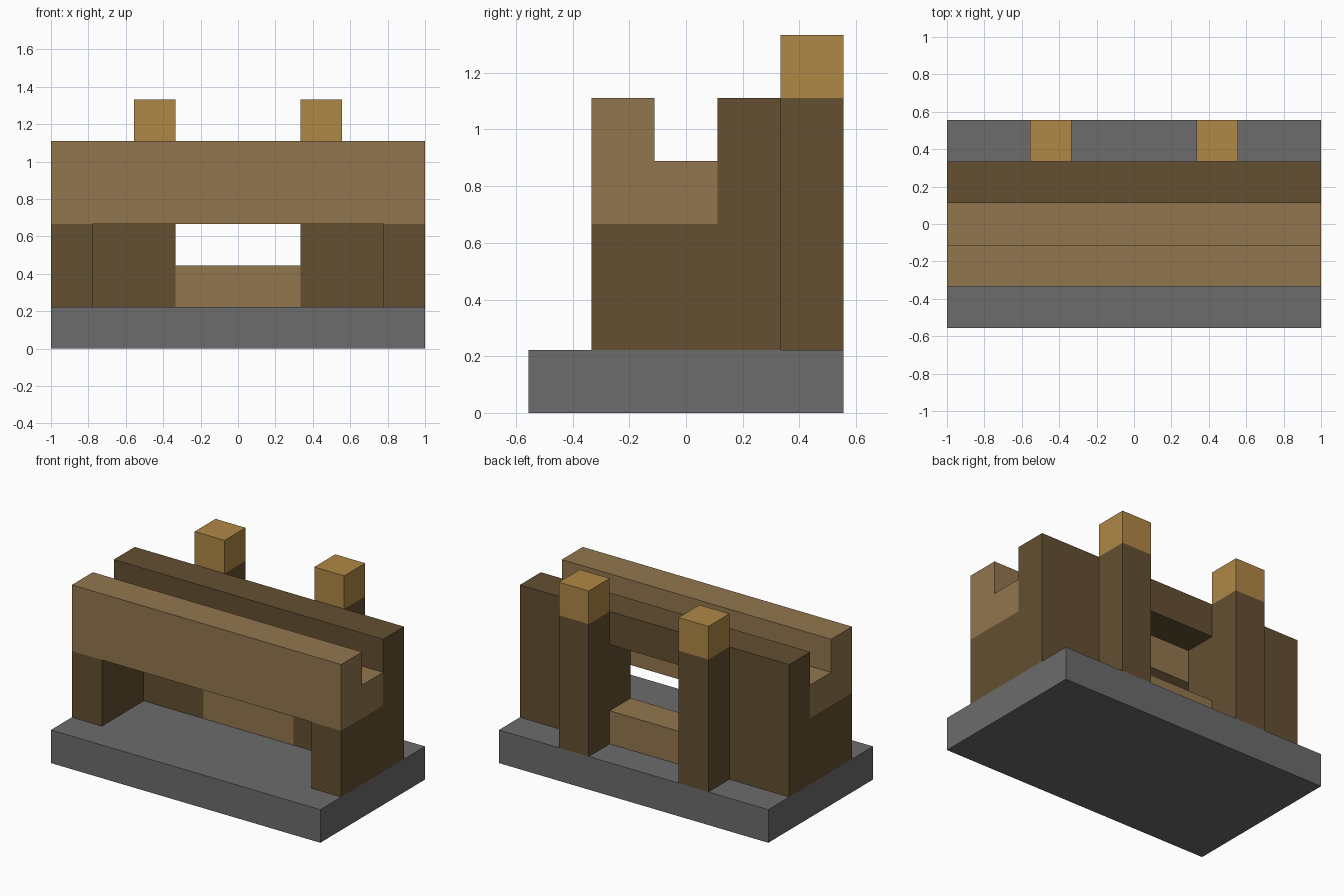
import bpy
import bmesh
from mathutils import Vector

U = 2 / 9  # one block; all sizes below are counted in blocks

cube = bpy.data.objects.get("Cube")
if cube:
    bpy.data.objects.remove(cube, do_unlink=True)


def make_material(name, rgb):
    mat = bpy.data.materials.new(name)
    mat.use_nodes = True
    color = (*rgb, 1)
    mat.diffuse_color = color
    mat.node_tree.nodes["Principled BSDF"].inputs["Base Color"].default_value = color
    return mat


STONE = make_material("stone grey", (0.15, 0.15, 0.15))
DARK = make_material("dark wood", (0.127, 0.08, 0.032))
LIGHT = make_material("light wood", (0.287, 0.181, 0.076))
GOLD = make_material("golden wood", (0.434, 0.246, 0.061))


def extrude_profile(name, points, direction, mat):
    """Extrude a closed outline of points along a direction."""
    bm = bmesh.new()
    face = bm.faces.new([bm.verts.new(Vector(p) * U) for p in points])
    result = bmesh.ops.extrude_face_region(bm, geom=[face], use_keep_orig=True)
    moved = [v for v in result["geom"] if isinstance(v, bmesh.types.BMVert)]
    bmesh.ops.translate(bm, verts=moved, vec=Vector(direction) * U)
    bmesh.ops.recalc_face_normals(bm, faces=bm.faces)
    mesh = bpy.data.meshes.new(name)
    bm.to_mesh(mesh)
    bm.free()
    mesh.materials.append(mat)
    obj = bpy.data.objects.new(name, mesh)
    bpy.context.collection.objects.link(obj)
    return obj


def box(name, x, y, z, mat):
    outline = [(x[0], y[0], z[0]), (x[1], y[0], z[0]),
               (x[1], y[1], z[0]), (x[0], y[1], z[0])]
    return extrude_profile(name, outline, (0, 0, z[1] - z[0]), mat)


# Stone slab
box("base_slab", (-4.5, 4.5), (-2.5, 2.5), (0, 1), STONE)

# Back wall with a tall opening in the middle
half = [(1.5, 4), (1.5, 1), (4.5, 1), (4.5, 5)]
outline = half + [(-x, z) for x, z in reversed(half)]
extrude_profile("back_wall", [(x, 0.5, z) for x, z in outline], (0, 1, 0), DARK)

# Low sill closing the bottom of the opening
box("window_sill", (-1.5, 1.5), (0.5, 1.5), (1, 2), LIGHT)

# Stepped beam: tall front rail and lower shelf
step = [(-1.5, 3), (0.5, 3), (0.5, 4), (-0.5, 4), (-0.5, 5), (-1.5, 5)]
extrude_profile("stepped_beam", [(-4.5, y, z) for y, z in step], (9, 0, 0), LIGHT)

# Legs, rear posts and their caps on both sides
for side, s in (("left", 1), ("right", -1)):
    leg_x = sorted((3.5 * s, 4.5 * s))
    post_x = sorted((1.5 * s, 2.5 * s))
    box(f"{side}_leg", leg_x, (-1.5, 0.5), (1, 3), DARK)
    box(f"{side}_rear_post", post_x, (1.5, 2.5), (1, 5), DARK)
    box(f"{side}_post_cap", post_x, (1.5, 2.5), (5, 6), GOLD)
